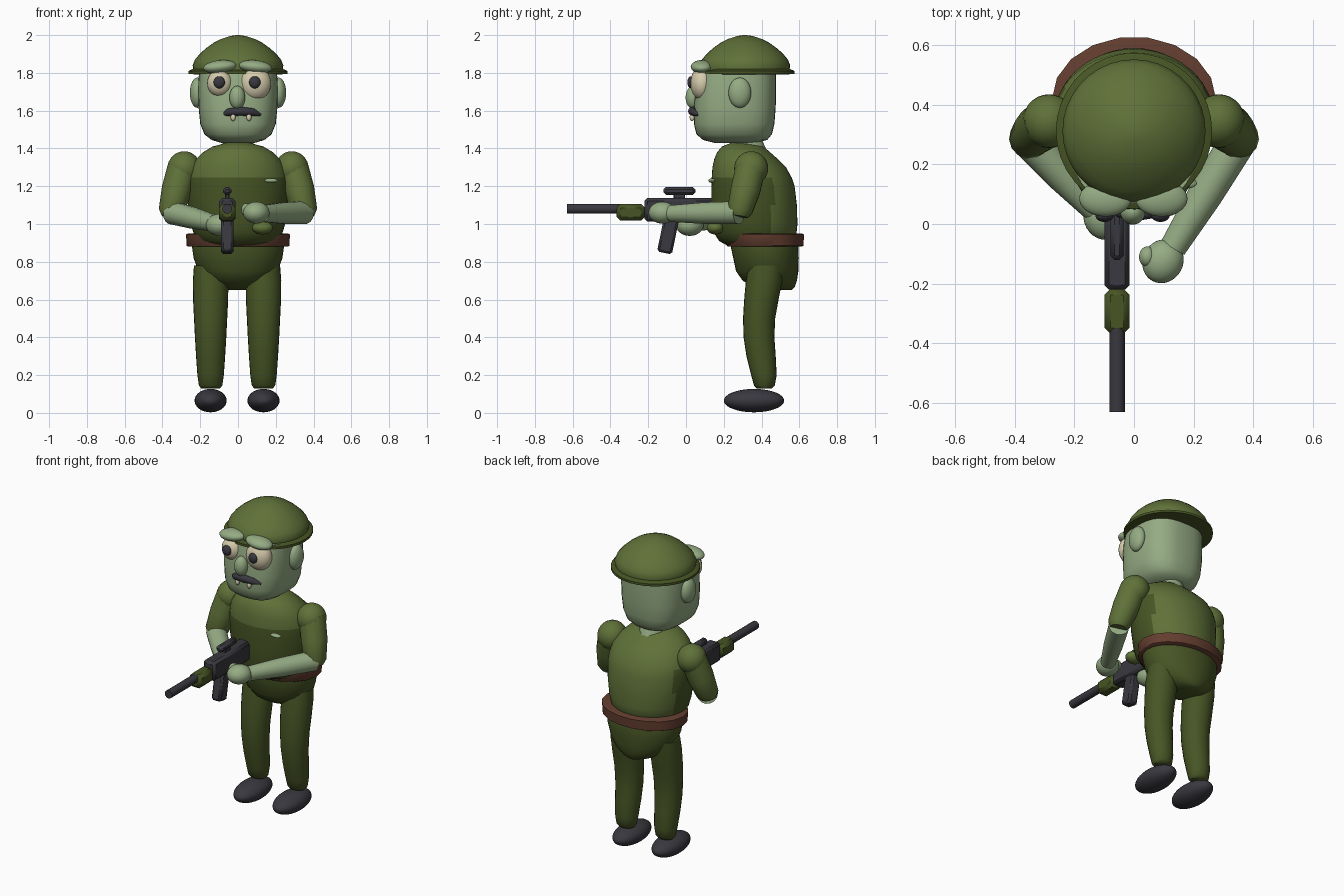
import bpy, bmesh, math
from mathutils import Vector

cube = bpy.data.objects.get("Cube")
if cube:
    bpy.data.objects.remove(cube, do_unlink=True)


def material(name, r, g, b):
    m = bpy.data.materials.new(name)
    m.use_nodes = True
    m.diffuse_color = (r, g, b, 1)
    bsdf = next(n for n in m.node_tree.nodes if n.type == 'BSDF_PRINCIPLED')
    bsdf.inputs["Base Color"].default_value = (r, g, b, 1)
    return m


SKIN = material("pale green skin", .30, .41, .23)
OLIVE = material("olive cloth", .115, .165, .04)
DARK = material("dark olive cloth", .063, .09, .018)
LEATHER = material("brown leather", .125, .047, .029)
BLACK = material("charcoal", .04, .04, .05)
CREAM = material("cream", .68, .61, .42)


def finish(obj, name, mat, angle=50):
    obj.name = name
    obj.data.materials.append(mat)
    bpy.ops.object.select_all(action='DESELECT')
    obj.select_set(True)
    bpy.context.view_layer.objects.active = obj
    bpy.ops.object.shade_smooth_by_angle(angle=math.radians(angle))
    return obj


def ball(name, loc, size, mat, rot=(0, 0, 0)):
    bpy.ops.mesh.primitive_uv_sphere_add(segments=28, ring_count=16, location=loc, rotation=rot)
    bpy.context.object.scale = size
    return finish(bpy.context.object, name, mat)


def block(name, loc, size, mat, bevel=.015, rot=(0, 0, 0)):
    bpy.ops.mesh.primitive_cube_add(size=1, location=loc, rotation=rot)
    obj = bpy.context.object
    obj.scale = size
    bpy.ops.object.transform_apply(location=False, rotation=False, scale=True)
    mod = obj.modifiers.new("Chamfer", 'BEVEL')
    mod.width, mod.segments = bevel, 1
    return finish(obj, name, mat, 25)


def loft(name, rings, mat, n=36, power=2.0):
    """Skin through level rings (x, z, half width, front y, back y)."""
    bm = bmesh.new()
    loops = []
    for x, z, rx, y0, y1 in rings:
        loop = []
        for i in range(n):
            a = math.tau * i / n
            c, s = math.cos(a), math.sin(a)
            px = math.copysign(abs(c) ** (2 / power), c)
            py = math.copysign(abs(s) ** (2 / power), s)
            loop.append(bm.verts.new((x + rx * px, (y0 + y1) / 2 + (y1 - y0) / 2 * py, z)))
        loops.append(loop)
    for low, high in zip(loops, loops[1:]):
        for i in range(n):
            j = (i + 1) % n
            bm.faces.new((low[i], low[j], high[j], high[i]))
    bm.faces.new(loops[0][::-1])
    bm.faces.new(loops[-1])
    mesh = bpy.data.meshes.new(name)
    bm.to_mesh(mesh)
    bm.free()
    obj = bpy.data.objects.new(name, mesh)
    bpy.context.collection.objects.link(obj)
    return finish(obj, name, mat)


def tube(name, points, radii, mat):
    """Round tube along a path, with its own radius at each point."""
    curve = bpy.data.curves.new(name, 'CURVE')
    curve.dimensions = '3D'
    curve.bevel_depth, curve.bevel_resolution, curve.use_fill_caps = 1, 5, True
    spline = curve.splines.new('POLY')
    spline.points.add(len(points) - 1)
    for p, co, r in zip(spline.points, points, radii):
        p.co, p.radius = (*co, 1), r
    obj = bpy.data.objects.new(name, curve)
    bpy.context.collection.objects.link(obj)
    bpy.ops.object.select_all(action='DESELECT')
    obj.select_set(True)
    bpy.context.view_layer.objects.active = obj
    bpy.ops.object.convert(target='MESH')
    return finish(bpy.context.object, name, mat)


# Head, neck and ears
loft("head", [(0, 1.43, .09, .15, .37), (0, 1.445, .14, .09, .43), (0, 1.475, .178, .055, .455),
              (0, 1.53, .2, .042, .468), (0, 1.62, .209, .042, .475), (0, 1.74, .211, .05, .477),
              (0, 1.82, .205, .07, .475)], SKIN, power=2.7)
tube("neck", [(0, .36, 1.34), (0, .30, 1.48)], [.085, .08], SKIN)
for side, label in ((1, "left"), (-1, "right")):
    ball(label + "_ear", (side * .215, .285, 1.695), (.04, .06, .08), SKIN)

# Helmet with a thin brim
HY = .312
loft("helmet_dome", [(0, z, r, HY - r, HY + r) for z, r in (
    (1.815, .236), (1.84, .24), (1.87, .228), (1.9, .203), (1.93, .17),
    (1.96, .128), (1.98, .088), (1.995, .042), (2, .01))], OLIVE)
loft("helmet_brim", [(0, z, r, HY - r, HY + r) for z, r in (
    (1.792, .225), (1.795, .262), (1.81, .262), (1.822, .236))], DARK)

# Face
for label, x, r in (("left", .092, .083), ("right", -.096, .067)):
    ball(label + "_eye", (x, .085, 1.745), (r, .062, r * 1.07), CREAM)
    ball(label + "_pupil", (x - .003, .027, 1.75), (.03, .02, .032), BLACK)
    tilt = .1 if x > 0 else -.1
    ball(label + "_brow", (x, .085, 1.832), (.088, .06, .035), SKIN, (0, tilt, 0))
ball("nose", (-.004, .04, 1.67), (.042, .042, .062), SKIN)
tube("mouth", [(-.085, .065, 1.578), (-.05, .042, 1.592), (.015, .035, 1.597),
               (.08, .042, 1.592), (.12, .065, 1.578)], [.006, .02, .024, .02, .006], BLACK)
for label, x in (("left", .058), ("right", -.026)):
    ball(label + "_tooth", (x, .032, 1.565), (.013, .013, .02), CREAM)

# Jacket, with a dark front and flanks below the chest line
steps = [(.885, .17, .22, .5), (.91, .21, .175, .56), (.95, .235, .15, .585), (1, .25, .14, .59),
         (1.1, .265, .135, .587), (1.2, .27, .135, .575), (1.245, .265, .136, .56), (1.3, .25, .14, .53),
         (1.345, .22, .15, .485), (1.38, .185, .165, .445), (1.41, .135, .19, .41), (1.43, .06, .24, .35)]
jacket = loft("jacket", [(0, *s) for s in steps], OLIVE, n=48)
jacket.data.materials.append(DARK)
for face in jacket.data.polygons:
    if face.center.z < 1.25 and face.center.y < .46:
        face.material_index = 1
ball("belly_pouch", (.13, .155, .98), (.055, .045, .035), OLIVE)
ball("chest_tear", (.175, .137, 1.23), (.036, .018, .012), SKIN)

# Belt, trousers and shoes
loft("belt", [(0, .88, .265, .22, .615), (0, .885, .272, .215, .625),
              (0, .945, .275, .21, .628), (0, .95, .265, .22, .615)], LEATHER, n=18)
loft("trouser_seat", [(0, .65, .05, .42, .56), (0, .665, .11, .36, .575), (0, .7, .17, .3, .587),
                      (0, .75, .21, .265, .595), (0, .82, .235, .25, .597),
                      (0, .89, .245, .235, .595), (0, .93, .235, .24, .58)], DARK)
for label, side in (("left", 1), ("right", -1)):
    shift = -.005
    leg = [(.14, .13, .05, .375, .455), (.14, .145, .062, .36, .47), (.14, .2, .07, .345, .48),
           (.14, .3, .077, .32, .475), (.14, .4, .083, .305, .468), (.14, .5, .088, .302, .472),
           (.14, .6, .093, .308, .49), (.14, .7, .094, .317, .51), (.14, .78, .088, .33, .52)]
    loft(label + "_trouser_leg", [(side * x + shift, *rest) for x, *rest in leg], DARK, n=24)
    ball(label + "_shoe", (side * .14 + shift, .36, .065), (.085, .16, .062), BLACK)

# Arms: shared sleeves, a different reach for each forearm
for label, side, wrist, palm in (("left", 1, (.13, -.08, 1.055), (.097, -.125, 1.06)),
                                 ("right", -1, (-.13, .05, 1.005), (-.10, .02, .995))):
    ball(label + "_shoulder", (side * .285, .345, 1.295), (.088, .09, .09), OLIVE)
    tube(label + "_sleeve", [(side * .29, .345, 1.31), (side * .325, .315, 1.18),
                             (side * .352, .285, 1.07), (side * .355, .28, 1.04)],
         [.08, .08, .068, .05], OLIVE)
    elbow = Vector((side * .35, .28, 1.06))
    wrist = Vector(wrist)
    tube(label + "_forearm", [elbow, elbow.lerp(wrist, .5), wrist], [.062, .058, .045], SKIN)
    ball(label + "_hand", palm, (.068, .075, .058), SKIN, (0, 0, -.5 * side))
ball("left_thumb", (.045, -.11, 1.075), (.028, .035, .035), SKIN)

# Rifle
GX = -.057
tube("rifle_barrel", [(GX, -.63, 1.08), (GX, -.35, 1.08)], [.026, .026], BLACK)
block("rifle_foregrip", (GX, -.293, 1.062), (.085, .15, .088), DARK, .02)
block("rifle_body", (GX, -.03, 1.075), (.085, .38, .125), BLACK, .015)
block("rifle_sight_mount", (GX, -.035, 1.145), (.022, .06, .04), BLACK, .004)
block("rifle_sight", (GX, -.035, 1.175), (.045, .17, .042), BLACK, .014)
block("rifle_magazine", (GX, -.095, .94), (.066, .08, .19), BLACK, .012, (-.2, 0, 0))
